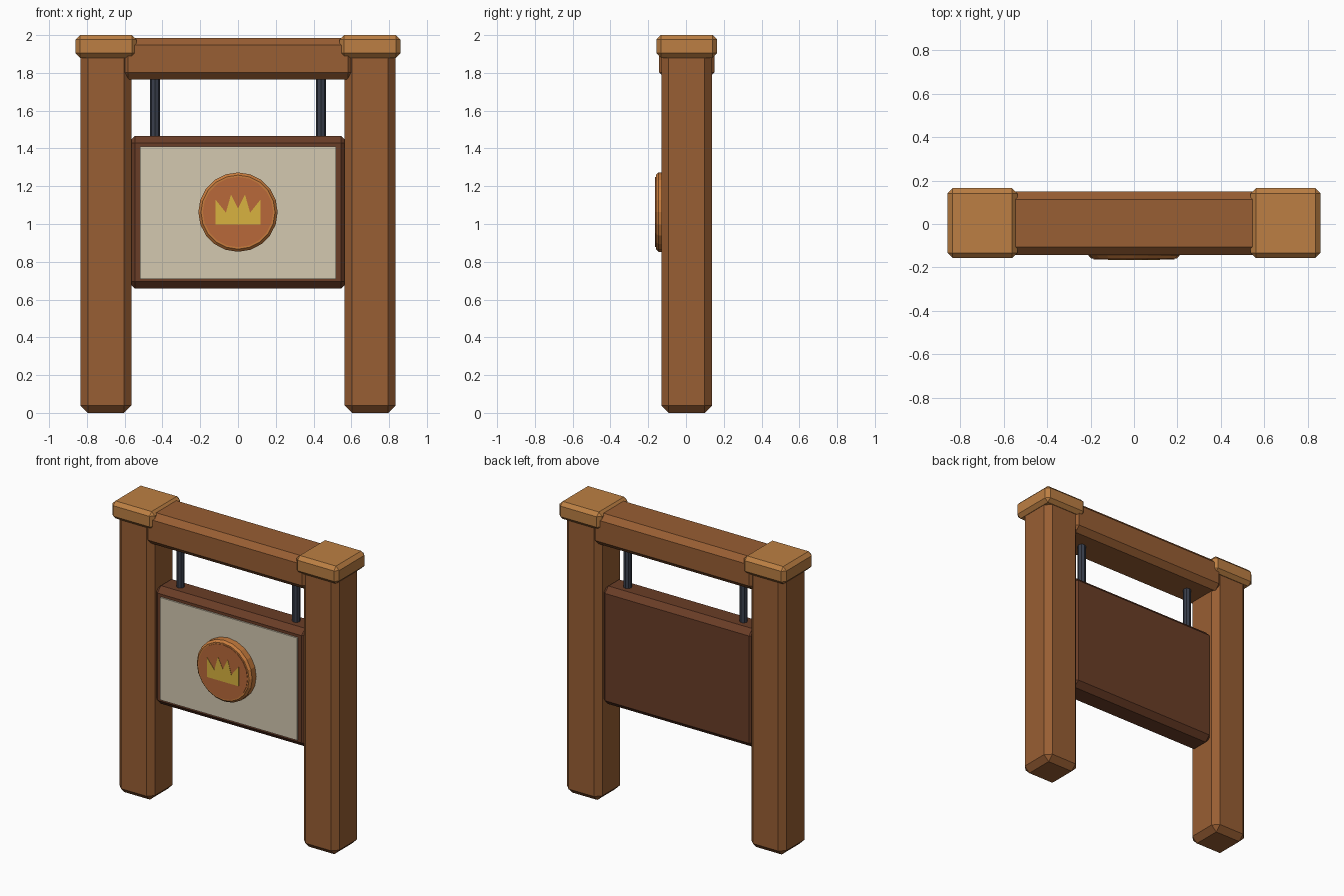
import bpy, bmesh, math
from mathutils import Matrix

if "Cube" in bpy.data.objects:
    bpy.data.objects.remove(bpy.data.objects["Cube"])


def material(name, rgb):
    m = bpy.data.materials.new(name)
    m.diffuse_color = (*rgb, 1)
    m.use_nodes = True
    m.node_tree.nodes["Principled BSDF"].inputs["Base Color"].default_value = m.diffuse_color
    return m


WOOD = material("wood", (0.314, 0.112, 0.033))
CAP = material("light_wood", (0.503, 0.212, 0.056))
DARK = material("dark_wood", (0.144, 0.047, 0.020))
CREAM = material("cream", (0.658, 0.578, 0.434))
IRON = material("iron", (0.042, 0.050, 0.073))
RIM = material("copper_rim", (0.578, 0.202, 0.047))
DISC = material("copper_disc", (0.479, 0.141, 0.042))
GOLD = material("gold", (0.687, 0.445, 0.050))


def finish(name, bm, mat):
    bmesh.ops.recalc_face_normals(bm, faces=bm.faces)
    me = bpy.data.meshes.new(name)
    bm.to_mesh(me)
    bm.free()
    me.materials.append(mat)
    ob = bpy.data.objects.new(name, me)
    bpy.context.collection.objects.link(ob)
    return ob


def box(name, x, y, z, mat, bevel=0):
    """Chamfered box from (min, max) ranges."""
    bm = bmesh.new()
    bmesh.ops.create_cube(bm, size=1)
    for v in bm.verts:
        v.co = [r[0] if c < 0 else r[1] for c, r in zip(v.co, (x, y, z))]
    if bevel:
        bmesh.ops.bevel(bm, geom=bm.edges[:], offset=bevel, segments=1,
                        affect='EDGES', profile=0.5)
    return finish(name, bm, mat)


def lathe(name, profile, sides, mat, matrix):
    """Closed faceted solid from (radius, height) rings around local z."""
    bm = bmesh.new()
    rings = [[bm.verts.new((r * math.cos(2 * math.pi * i / sides),
                            r * math.sin(2 * math.pi * i / sides), h))
              for i in range(sides)] for r, h in profile]
    for a, b in zip(rings, rings[1:]):
        for i in range(sides):
            j = (i + 1) % sides
            bm.faces.new((a[i], a[j], b[j], b[i]))
    bm.faces.new(rings[0])
    bm.faces.new(rings[-1])
    bm.transform(matrix)
    return finish(name, bm, mat)


# Posts, caps and hanger rods, one per side
for s, side in ((-1, "left"), (1, "right")):
    def span(a, b):
        return sorted((s * a, s * b))
    box(side + "_post", span(0.565, 0.833), (-0.131, 0.137), (0, 1.93), WOOD, 0.038)
    box(side + "_post_cap", span(0.538, 0.86), (-0.157, 0.165), (1.88, 2.0), CAP, 0.024)
    lathe(side + "_hanger_rod", [(0.026, 1.42), (0.026, 1.80)], 8, IRON,
          Matrix.Translation((s * 0.439, 0.004, 0)))

# Cross beam
box("cross_beam", (-0.62, 0.62), (-0.142, 0.150), (1.765, 1.985), WOOD, 0.037)

# Hanging board with front panel
box("sign_board", (-0.583, 0.583), (-0.092, 0.098), (0.658, 1.467), DARK, 0.037)
box("sign_panel", (-0.52, 0.52), (-0.102, -0.07), (0.709, 1.411), CREAM)

# Round medallion: local z points to the front (-y)
to_front = Matrix.Translation((0, 0, 1.063)) @ Matrix.Rotation(math.pi / 2, 4, 'X')
lathe("medallion_rim", [(0.21, 0.08), (0.21, 0.146), (0.196, 0.16)], 20, RIM, to_front)
lathe("medallion_disc", [(0.186, 0.12), (0.186, 0.163)], 20, DISC, to_front)

# Crown emblem
half = [(0, 1.082), (0.037, 1.156), (0.064, 1.06), (0.12, 1.13), (0.12, 0.997)]
outline = half + [(-x, z) for x, z in reversed(half[1:])]
bm = bmesh.new()
face = bm.faces.new([bm.verts.new((x, -0.165, z)) for x, z in outline])
ext = bmesh.ops.extrude_face_region(bm, geom=[face], use_keep_orig=True)
for v in ext["geom"]:
    if isinstance(v, bmesh.types.BMVert):
        v.co.y = -0.14
finish("crown_emblem", bm, GOLD)
